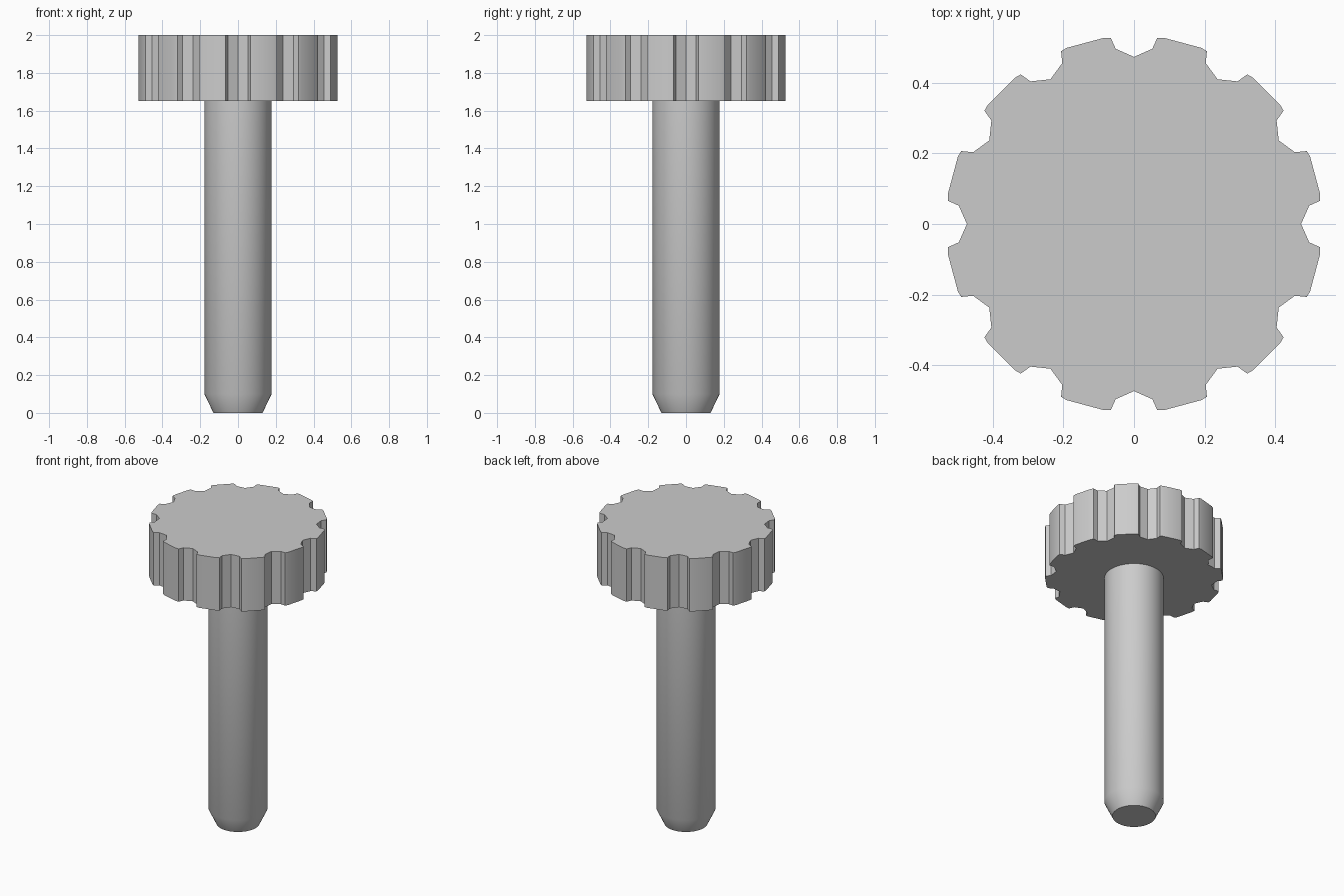
import bpy, bmesh, math
from mathutils import Matrix, Vector

cube = bpy.data.objects.get("Cube")
if cube:
    bpy.data.objects.remove(cube, do_unlink=True)

# Single grey material
grey = bpy.data.materials.new("plain grey")
grey.use_nodes = True
colour = (0.6, 0.6, 0.6, 1)
grey.diffuse_color = colour
grey.node_tree.nodes["Principled BSDF"].inputs["Base Color"].default_value = colour


def finish(name, bm):
    bmesh.ops.recalc_face_normals(bm, faces=bm.faces)
    mesh = bpy.data.meshes.new(name)
    bm.to_mesh(mesh)
    bm.free()
    mesh.materials.append(grey)
    obj = bpy.data.objects.new(name, mesh)
    bpy.context.collection.objects.link(obj)
    bpy.ops.object.select_all(action='DESELECT')
    obj.select_set(True)
    bpy.context.view_layer.objects.active = obj
    bpy.ops.object.shade_smooth_by_angle(angle=math.radians(30))
    return obj


def extrude_up(bm, face, height):
    result = bmesh.ops.extrude_face_region(bm, geom=[face], use_keep_orig=True)
    top = [g for g in result["geom"] if isinstance(g, bmesh.types.BMVert)]
    bmesh.ops.translate(bm, verts=top, vec=(0, 0, height))


# Knurled head: one grip notch repeated around the rim
HEAD_BOTTOM, TOP, NOTCHES = 1.65, 2.0, 12
half_notch = [(0.497, 0.052), (0.528, 0.066), (0.528, 0.085)]
notch = [(x, -y) for x, y in reversed(half_notch)] + [(0.474, 0)] + half_notch
bm = bmesh.new()
rim = []
for i in range(NOTCHES):
    turn = Matrix.Rotation(math.tau * i / NOTCHES, 3, 'Z')
    rim += [bm.verts.new(turn @ Vector((x, y, HEAD_BOTTOM))) for x, y in notch]
extrude_up(bm, bm.faces.new(rim), TOP - HEAD_BOTTOM)
finish("knurled_head", bm)

# Shaft with a tapered tip, turned from a profile
SIDES = 48
profile = [(0.13, 0), (0.178, 0.1), (0.178, HEAD_BOTTOM)]
bm = bmesh.new()
rings = []
for r, z in profile:
    rings.append([bm.verts.new((r * math.cos(math.tau * i / SIDES),
                                r * math.sin(math.tau * i / SIDES), z))
                  for i in range(SIDES)])
for low, high in zip(rings, rings[1:]):
    for i in range(SIDES):
        j = (i + 1) % SIDES
        bm.faces.new((low[i], low[j], high[j], high[i]))
bm.faces.new(rings[0])
bm.faces.new(rings[-1])
finish("shaft", bm)
